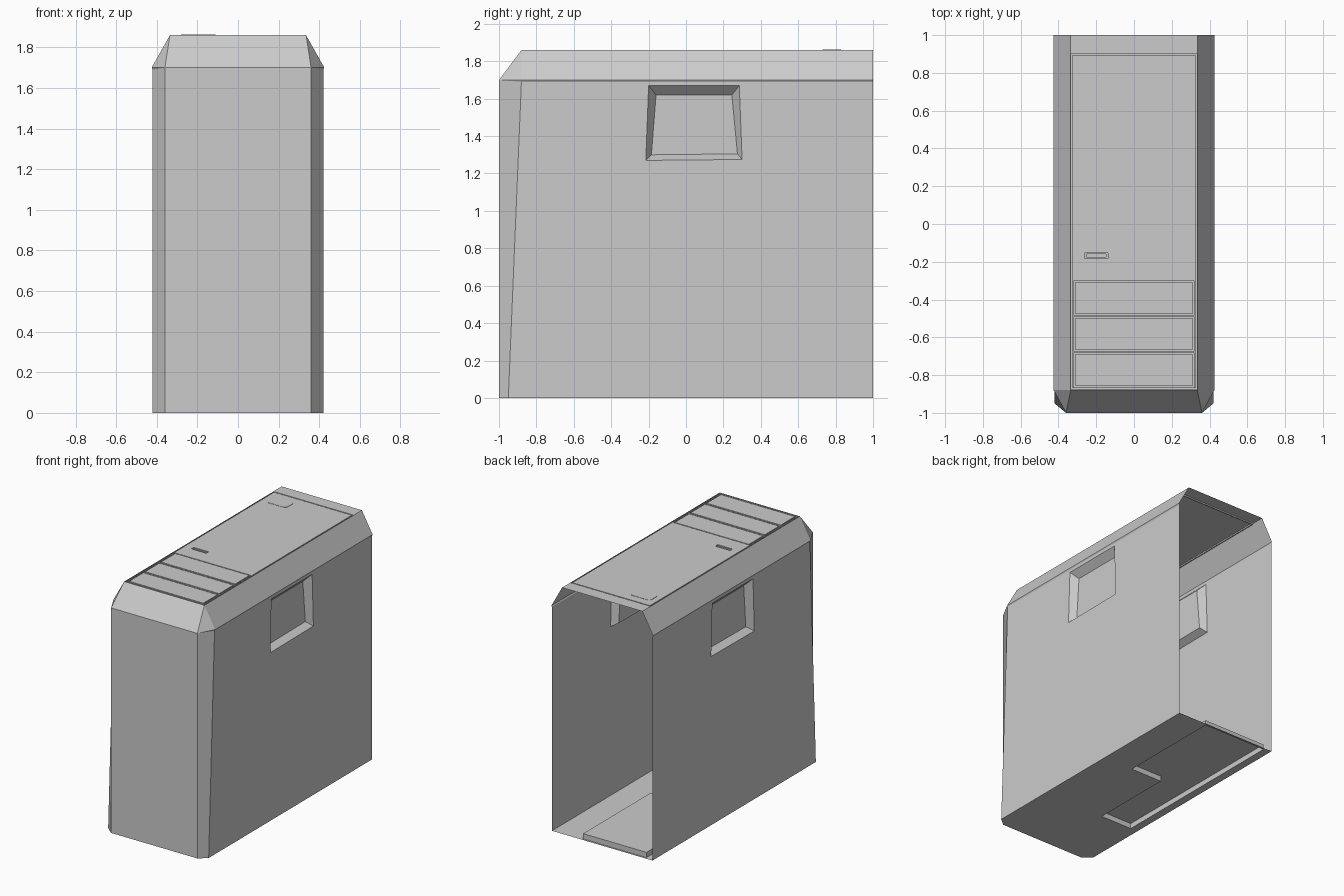
import bpy, bmesh
from math import radians, sin, cos

if "Cube" in bpy.data.objects:
    bpy.data.objects.remove(bpy.data.objects["Cube"])


def finish(name, bm, mirror=False):
    me = bpy.data.meshes.new(name)
    bm.to_mesh(me)
    bm.free()
    ob = bpy.data.objects.new(name, me)
    bpy.context.collection.objects.link(ob)
    if mirror:
        ob.modifiers.new("mirror", 'MIRROR').use_axis[0] = True
    return ob


def sheet(name, faces, mirror=False):
    bm = bmesh.new()
    for f in faces:
        bm.faces.new([bm.verts.new(p) for p in f])
    bmesh.ops.remove_doubles(bm, verts=bm.verts, dist=1e-5)
    return finish(name, bm, mirror)


def relief(name, z, outer, rects, up=True):
    """Flat sheet with stepped rectangles (x0, x1, y0, y1, height); later ones win."""
    rects = [(*outer, z)] + rects
    xs = sorted({v for r in rects for v in r[:2]})
    ys = sorted({v for r in rects for v in r[2:4]})

    def h(i, j):
        if not (0 <= i < len(xs) - 1 and 0 <= j < len(ys) - 1):
            return None
        x, y = (xs[i] + xs[i + 1]) / 2, (ys[j] + ys[j + 1]) / 2
        return [r[4] for r in rects if r[0] < x < r[1] and r[2] < y < r[3]][-1]

    faces = []
    for i in range(len(xs) - 1):
        for j in range(len(ys) - 1):
            a, (x0, x1), (y0, y1) = h(i, j), xs[i:i + 2], ys[j:j + 2]
            faces.append([(x0, y0, a), (x1, y0, a), (x1, y1, a), (x0, y1, a)])
            b, c = h(i + 1, j), h(i, j + 1)
            if b is not None and b != a:
                q = [(x1, y0, a), (x1, y0, b), (x1, y1, b), (x1, y1, a)]
                faces.append(q[::-1])
            if c is not None and c != a:
                faces.append([(x0, y1, a), (x1, y1, a), (x1, y1, c), (x0, y1, c)])
    if not up:
        faces = [f[::-1] for f in faces]
    bm = bmesh.new()
    for f in faces:
        bm.faces.new([bm.verts.new(p) for p in f])
    bmesh.ops.remove_doubles(bm, verts=bm.verts, dist=1e-5)
    bmesh.ops.dissolve_limit(bm, angle_limit=radians(1), verts=bm.verts, edges=bm.edges)
    return finish(name, bm)


# Main corner points of the right half
W, H, TOP = 0.425, 1.70, 1.86
front_low, front_high = (0.36, -1, 0), (0.36, -1, H)
side_low, side_high = (0.42, -0.95, 0), (0.42, -0.88, 1.69)
lip_front, lip_back = (W, -0.88, H), (W, 1, H)
roof_front, roof_back = (0.335, -0.88, TOP), (0.335, 1, TOP)
back_low, back_high = (0.42, 1, 0), (0.42, 1, 1.69)

# Front, corner chamfers, roof shoulders
sheet("front_shell", [
    [(0, -1, 0), front_low, front_high, (0, -1, H)],
    [(0, -1, H), front_high, roof_front, (0, -0.88, TOP)],
    [front_low, side_low, side_high, front_high],
    [front_high, side_high, lip_front],
    [front_high, lip_front, roof_front],
    [lip_front, lip_back, roof_back, roof_front],
    [side_high, back_high, lip_back, lip_front],
], mirror=True)

# Side walls with tapered recessed windows
loops = [
    [side_low, back_low, back_high, side_high],
    [(0.42, y, z) for y, z in [(-0.215, 1.27), (0.30, 1.275), (0.285, 1.67), (-0.20, 1.67)]],
    [(0.37, y, z) for y, z in [(-0.185, 1.30), (0.275, 1.305), (0.245, 1.62), (-0.16, 1.62)]],
]
faces = [loops[2]]
for a, b in zip(loops, loops[1:]):
    faces += [[a[i], a[(i + 1) % 4], b[(i + 1) % 4], b[i]] for i in range(4)]
sheet("side_wall", faces, mirror=True)


# Roof with grooved hatch, three slats and a handle slot
def groove(x0, x1, y0, y1, w=0.008, d=0.01):
    return [(x0, x1, y0, y1, TOP - d), (x0 + w, x1 - w, y0 + w, y1 - w, TOP)]


rects = groove(-0.333, 0.333, -0.877, 0.902)
for y in (-0.865, -0.675, -0.485):
    rects += groove(-0.318, 0.318, y, y + 0.185)
rects += [(-0.262, -0.138, -0.182, -0.153, TOP - 0.008),
          (-0.252, -0.148, -0.176, -0.159, TOP - 0.02)]
relief("roof_panel", TOP, (-0.335, 0.335, -0.88, 1), rects)

# Small rounded plate near the rear of the roof
bm = bmesh.new()
ring = []
for k, (sx, sy) in enumerate([(1, 1), (-1, 1), (-1, -1), (1, -1)]):
    for s in range(5):
        t = radians(90 * k + 22.5 * s)
        ring.append(bm.verts.new((-0.195 + sx * 0.06 + 0.025 * cos(t),
                                  0.78 + sy * 0.025 + 0.025 * sin(t), TOP)))
f = bm.faces.new(ring)
top = bmesh.ops.extrude_face_region(bm, geom=[f])
bmesh.ops.translate(bm, vec=(0, 0, 0.002),
                    verts=[v for v in top["geom"] if isinstance(v, bmesh.types.BMVert)])
finish("roof_plate", bm)

# Floor with L-shaped recess on the underside
relief("floor", 0, (-0.42, 0.42, -0.95, 1), [
    (-0.36, -0.095, -0.465, 0.18, 0.04),
    (-0.36, 0.17, 0.18, 0.985, 0.04)], up=False)
sheet("floor_front", [[(0, -1, 0), (0, -0.95, 0), side_low, front_low]], mirror=True)
